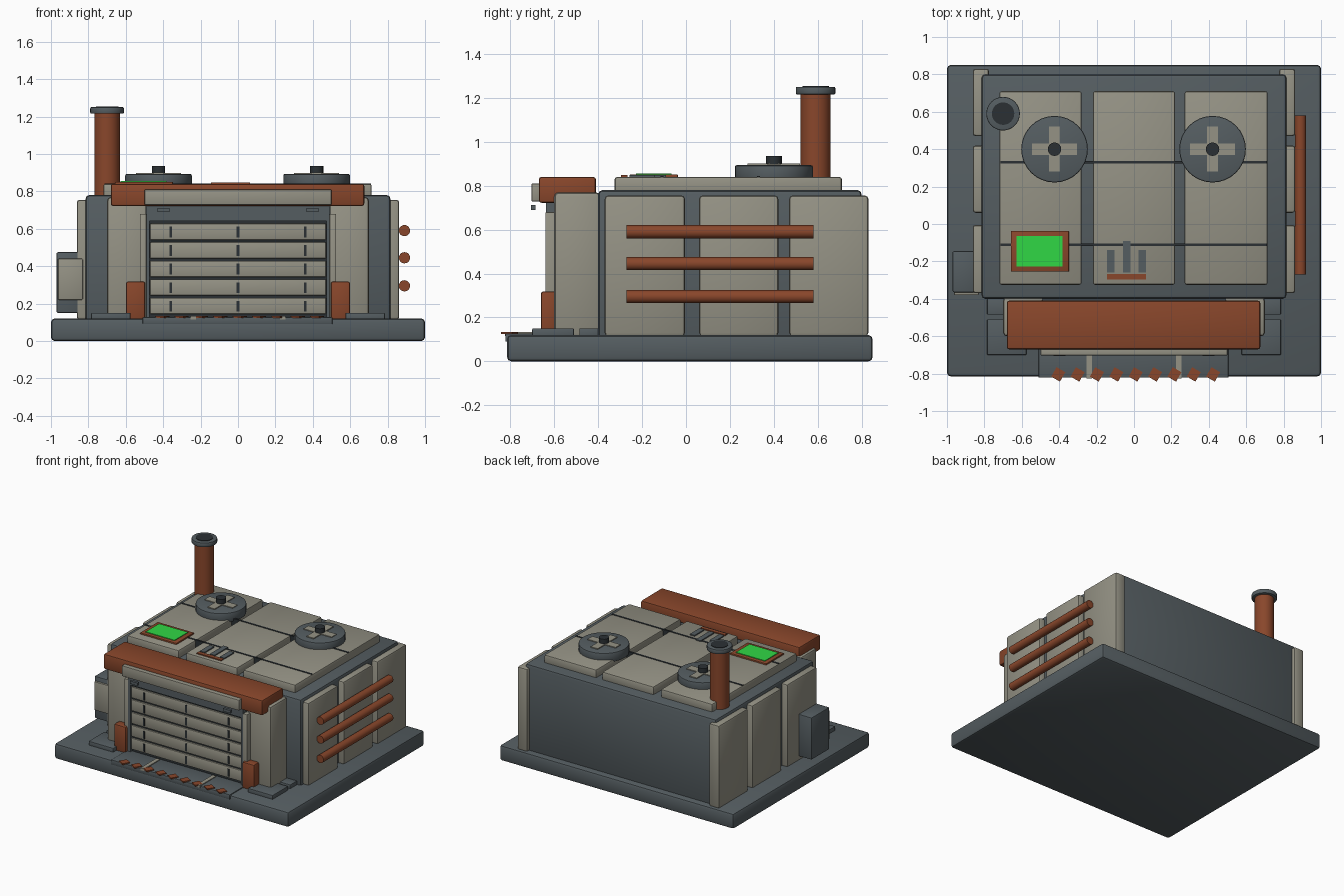
import bpy, bmesh, math
from mathutils import Matrix, Vector

cube = bpy.data.objects.get("Cube")
if cube:
    bpy.data.objects.remove(cube, do_unlink=True)


def material(name, rgb):
    m = bpy.data.materials.new(name)
    m.use_nodes = True
    m.diffuse_color = (*rgb, 1)
    m.node_tree.nodes["Principled BSDF"].inputs["Base Color"].default_value = (*rgb, 1)
    return m


GREY = material("warm grey panel", (0.30, 0.29, 0.235))
SLATE = material("slate metal", (0.09, 0.11, 0.12))
RUST = material("rust brown", (0.25, 0.062, 0.024))
GREEN = material("screen green", (0.03, 0.68, 0.06))
BLACK = material("near black", (0.024, 0.03, 0.034))
made = []


def finish(name, bm, mat, bevel=0.0):
    if bevel:
        bmesh.ops.bevel(bm, geom=bm.edges[:], offset=bevel, segments=2,
                        profile=0.5, affect='EDGES')
    me = bpy.data.meshes.new(name)
    bm.to_mesh(me)
    bm.free()
    me.materials.append(mat)
    ob = bpy.data.objects.new(name, me)
    bpy.context.collection.objects.link(ob)
    made.append(ob)
    return ob


def box(name, x, y, z, mat, bevel=0.0, turn=0.0):
    """Box from (min, max) ranges, optionally turned about its own z."""
    lo, hi = Vector((x[0], y[0], z[0])), Vector((x[1], y[1], z[1]))
    bm = bmesh.new()
    bmesh.ops.create_cube(bm, size=1)
    bmesh.ops.transform(bm, verts=bm.verts, matrix=Matrix.Translation((lo + hi) / 2)
                        @ Matrix.Rotation(turn, 4, 'Z') @ Matrix.Diagonal((*(hi - lo), 1)))
    return finish(name, bm, mat, bevel)


def sides(name, x, y, z, mat, bevel=0.0):
    """Matching boxes on both sides."""
    box("left_" + name, x, y, z, mat, bevel)
    box("right_" + name, (-x[1], -x[0]), y, z, mat, bevel)


def cylinder(name, x, y, z, r, mat, bevel=0.0, n=32):
    bm = bmesh.new()
    bmesh.ops.create_cone(bm, cap_ends=True, segments=n, radius1=r, radius2=r, depth=z[1] - z[0])
    bmesh.ops.translate(bm, verts=bm.verts, vec=(x, y, (z[0] + z[1]) / 2))
    if bevel:
        rim = [e for e in bm.edges if any(len(f.verts) > 4 for f in e.link_faces)]
        bmesh.ops.bevel(bm, geom=rim, offset=bevel, segments=2, profile=0.5, affect='EDGES')
    return finish(name, bm, mat)


# Base slab and main body
box("base_slab", (-1, 1), (-0.815, 0.85), (0, 0.12), SLATE, 0.02)
box("main_body", (-0.815, 0.815), (-0.40, 0.80), (0.10, 0.78), SLATE, 0.02)

# Side wall panels
for i, y in enumerate([(-0.37, -0.005), (0.06, 0.42), (0.47, 0.83)]):
    sides(f"wall_panel_{i}", (0.775, 0.862), y, (0.115, 0.755), GREY, 0.015)

# Roof panels with seams
for i, x in enumerate([(-0.72, -0.28), (-0.22, 0.22), (0.27, 0.715)]):
    box(f"roof_panel_{i}", x, (-0.325, 0.71), (0.76, 0.84), GREY, 0.012)
for i, y in enumerate([-0.11, 0.33]):
    box(f"roof_seam_{i}", (-0.715, 0.71), (y - 0.007, y + 0.007), (0.77, 0.843), BLACK)

# Roof fans
for side, x in (("right", -0.425), ("left", 0.42)):
    cylinder(side + "_fan_drum", x, 0.40, (0.82, 0.893), 0.178, SLATE, 0.008)
    box(side + "_fan_blade_long", (x - 0.12, x + 0.12), (0.37, 0.43), (0.88, 0.899), GREY)
    box(side + "_fan_blade_cross", (x - 0.03, x + 0.03), (0.28, 0.52), (0.88, 0.900), GREY)
    cylinder(side + "_fan_hub", x, 0.40, (0.88, 0.935), 0.036, BLACK, n=16)

# Chimney
cylinder("chimney_pipe", -0.70, 0.59, (0.78, 1.23), 0.068, RUST)
cylinder("chimney_cap", -0.70, 0.59, (1.215, 1.25), 0.09, SLATE, 0.006)
cylinder("chimney_opening", -0.70, 0.59, (1.24, 1.254), 0.06, BLACK)

# Roof screen and gauge bars
box("screen_frame", (-0.658, -0.348), (-0.255, -0.037), (0.83, 0.851), RUST, 0.004)
box("screen", (-0.628, -0.382), (-0.228, -0.065), (0.845, 0.856), GREEN)
for i, (x, top) in enumerate([(-0.125, -0.14), (-0.04, -0.092), (0.045, -0.14)]):
    box(f"gauge_bar_{i}", (x - 0.02, x + 0.02), (-0.258, top), (0.83, 0.848), SLATE)
box("gauge_foot", (-0.145, 0.065), (-0.297, -0.267), (0.83, 0.848), RUST)

# Front portal with canopy
sides("portal_column", (0.485, 0.70), (-0.60, -0.39), (0.11, 0.77), GREY, 0.02)
box("portal_back", (-0.495, 0.495), (-0.605, -0.39), (0.11, 0.76), SLATE)
sides("door_jamb", (0.49, 0.525), (-0.64, -0.58), (0.11, 0.68), GREY, 0.005)
sides("door_rail", (0.472, 0.49), (-0.638, -0.59), (0.11, 0.72), SLATE)
box("door_header", (-0.49, 0.49), (-0.635, -0.59), (0.642, 0.74), SLATE)
box("canopy", (-0.68, 0.675), (-0.67, -0.41), (0.722, 0.84), RUST, 0.012)
box("canopy_fascia", (-0.50, 0.50), (-0.703, -0.66), (0.728, 0.81), GREY, 0.005)
sides("fascia_lamp", (0.365, 0.43), (-0.705, -0.685), (0.69, 0.712), SLATE)

# Slatted door
box("door_gap", (-0.475, 0.475), (-0.618, -0.60), (0.12, 0.645), BLACK)
for i in range(5):
    z = 0.145 + i * 0.099
    box(f"door_slat_{i}", (-0.47, 0.47), (-0.63, -0.60), (z, z + 0.086), GREY, 0.004)
    for j, x in enumerate((-0.36, 0, 0.36)):
        box(f"slat_slot_{i}_{j}", (x - 0.007, x + 0.007), (-0.634, -0.62),
            (z + 0.012, z + 0.07), BLACK)

# Bollards and floor plates beside the door
sides("bollard", (0.497, 0.598), (-0.66, -0.59), (0.11, 0.318), RUST, 0.01)
sides("front_floor_plate", (0.575, 0.785), (-0.70, -0.51), (0.11, 0.15), SLATE, 0.004)
sides("rear_floor_plate", (0.575, 0.785), (-0.485, -0.40), (0.11, 0.15), SLATE, 0.004)

# Entry ramp with guide strips and warning markers
box("entry_ramp", (-0.51, 0.505), (-0.822, -0.60), (0.09, 0.127), SLATE, 0.004)
sides("ramp_guide", (0.225, 0.255), (-0.825, -0.63), (0.115, 0.133), GREY)
for i in range(9):
    x = -0.405 + i * 0.1035
    box(f"ramp_marker_{i}", (x - 0.027, x + 0.027), (-0.833, -0.775), (0.124, 0.134),
        RUST, turn=math.radians(-30))

# Utility box on the right wall
box("utility_box", (-0.97, -0.85), (-0.365, -0.145), (0.15, 0.475), SLATE, 0.008)
box("utility_box_door", (-0.962, -0.83), (-0.38, -0.355), (0.22, 0.44), GREY, 0.005)

# Pipes along the left wall
for i, z in enumerate((0.295, 0.445, 0.59)):
    pipe = cylinder(f"wall_pipe_{i}", 0, 0, (-0.425, 0.425), 0.03, RUST, n=20)
    pipe.data.transform(Matrix.Translation((0.89, 0.155, z)) @ Matrix.Rotation(math.pi / 2, 4, 'X'))

# Smooth the rounded parts while keeping edges crisp
bpy.ops.object.select_all(action='DESELECT')
for ob in made:
    ob.select_set(True)
bpy.context.view_layer.objects.active = made[0]
bpy.ops.object.shade_smooth_by_angle(angle=math.radians(30))
